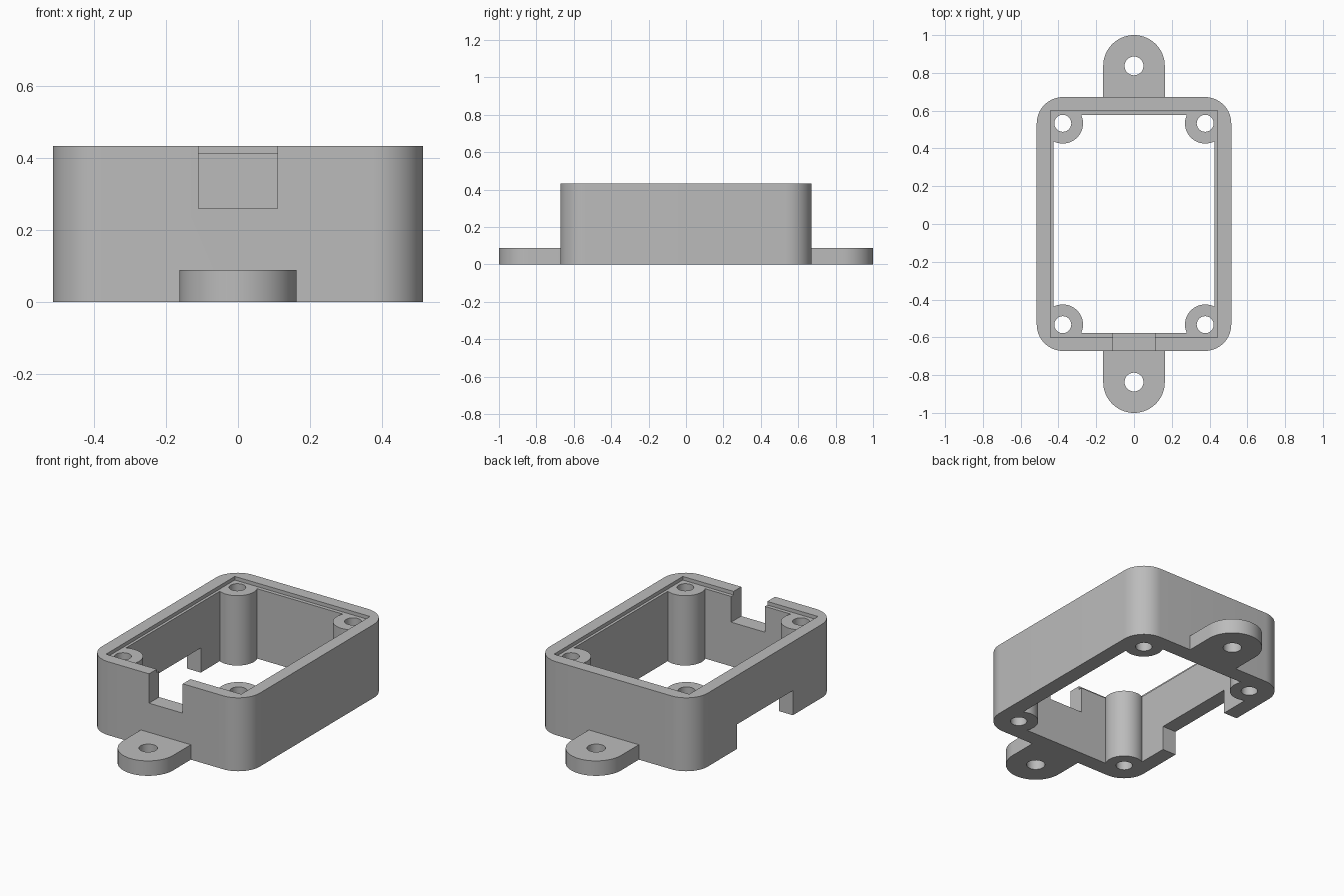
import bpy, bmesh, math

if "Cube" in bpy.data.objects:
    bpy.data.objects.remove(bpy.data.objects["Cube"])

HX, HY, HZ, R = 0.515, 0.672, 0.433, 0.14      # outer half sizes, height, corner radius
CX, CY = 0.425, 0.578                          # inner half sizes
PX, PY, PR, LEDGE = 0.377, 0.533, 0.107, 0.412 # screw posts, ledge height
LUG_Y, LUG_R, LUG_H = 0.837, 0.163, 0.088

grey = bpy.data.materials.new("plain grey")
grey.diffuse_color = (0.5, 0.5, 0.5, 1)
grey.use_nodes = True
grey.node_tree.nodes["Principled BSDF"].inputs["Base Color"].default_value = grey.diffuse_color


def arc(cx, cy, r, a0, a1, n=16):
    return [(cx + r * math.cos(a0 + (a1 - a0) * i / n),
             cy + r * math.sin(a0 + (a1 - a0) * i / n)) for i in range(n + 1)]


def circle(cx, cy, r):
    return arc(cx, cy, r, 0, 2 * math.pi, 40)[:-1]


def rect(x0, x1, y0, y1):
    return [(x0, y0), (x1, y0), (x1, y1), (x0, y1)]


def prism(name, outline, z0, z1):
    bm = bmesh.new()
    face = bm.faces.new([bm.verts.new((x, y, z0)) for x, y in outline])
    top = bmesh.ops.extrude_face_region(bm, geom=[face])["geom"]
    bmesh.ops.translate(bm, vec=(0, 0, z1 - z0),
                        verts=[v for v in top if isinstance(v, bmesh.types.BMVert)])
    bmesh.ops.recalc_face_normals(bm, faces=bm.faces)
    me = bpy.data.meshes.new(name)
    bm.to_mesh(me)
    bm.free()
    me.materials.append(grey)
    ob = bpy.data.objects.new(name, me)
    bpy.context.collection.objects.link(ob)
    return ob


def activate(ob):
    bpy.ops.object.select_all(action='DESELECT')
    ob.select_set(True)
    bpy.context.view_layer.objects.active = ob


def cut(ob, outline, z0, z1):
    cutter = prism("cutter", outline, z0, z1)
    cutter.hide_render = True
    mod = ob.modifiers.new("cut", 'BOOLEAN')
    mod.operation, mod.solver, mod.object = 'DIFFERENCE', 'EXACT', cutter
    activate(ob)
    bpy.ops.object.modifier_apply(modifier=mod.name)
    bpy.data.objects.remove(cutter, do_unlink=True)


def smooth(ob):
    activate(ob)
    bpy.ops.object.shade_smooth_by_angle(angle=math.radians(30))


# outer shell with rounded corners
corners = [(1, 1), (-1, 1), (-1, -1), (1, -1)]
outer = []
for i, (sx, sy) in enumerate(corners):
    a = i * math.pi / 2
    outer += arc(sx * (HX - R), sy * (HY - R), R, a, a + math.pi / 2)
frame = prism("box_frame", outer, 0, HZ)

# cavity outline, with the four round screw posts left standing in its corners
a_side = -math.acos((CX - PX) / PR)             # post meets the side wall
a_end = -math.pi - math.asin(-(CY - PY) / PR)   # post meets the end wall
a_end = -math.pi - math.asin((CY - PY) / PR)
cavity = []
for sx, sy in corners:
    pts = [(sx * x, sy * y) for x, y in arc(PX, PY, PR, a_side, a_end, 28)]
    cavity += pts if sx * sy > 0 else pts[::-1]
cut(frame, cavity, -0.1, 0.6)

# lid ledge, cable notch at the front, low opening in the left wall
cut(frame, rect(-0.441, 0.441, -0.6, 0.6), LEDGE, 0.6)
cut(frame, rect(-0.11, 0.11, -0.8, -0.5), 0.26, 0.7)
cut(frame, rect(-0.7, -0.35, -0.26, 0.26), -0.1, 0.145)

# screw holes through the posts
for sx, sy in corners:
    cut(frame, circle(sx * PX, sy * PY, 0.045), -0.1, 0.6)
smooth(frame)

# mounting lugs at the front and back
for s, name in ((-1, "front_lug"), (1, "back_lug")):
    shape = [(LUG_R, HY - 0.003)] + arc(0, LUG_Y, LUG_R, 0, math.pi, 32) + [(-LUG_R, HY - 0.003)]
    lug = prism(name, [(x, s * y) for x, y in shape], 0, LUG_H)
    cut(lug, circle(0, s * LUG_Y, 0.05), -0.1, 0.3)
    smooth(lug)
